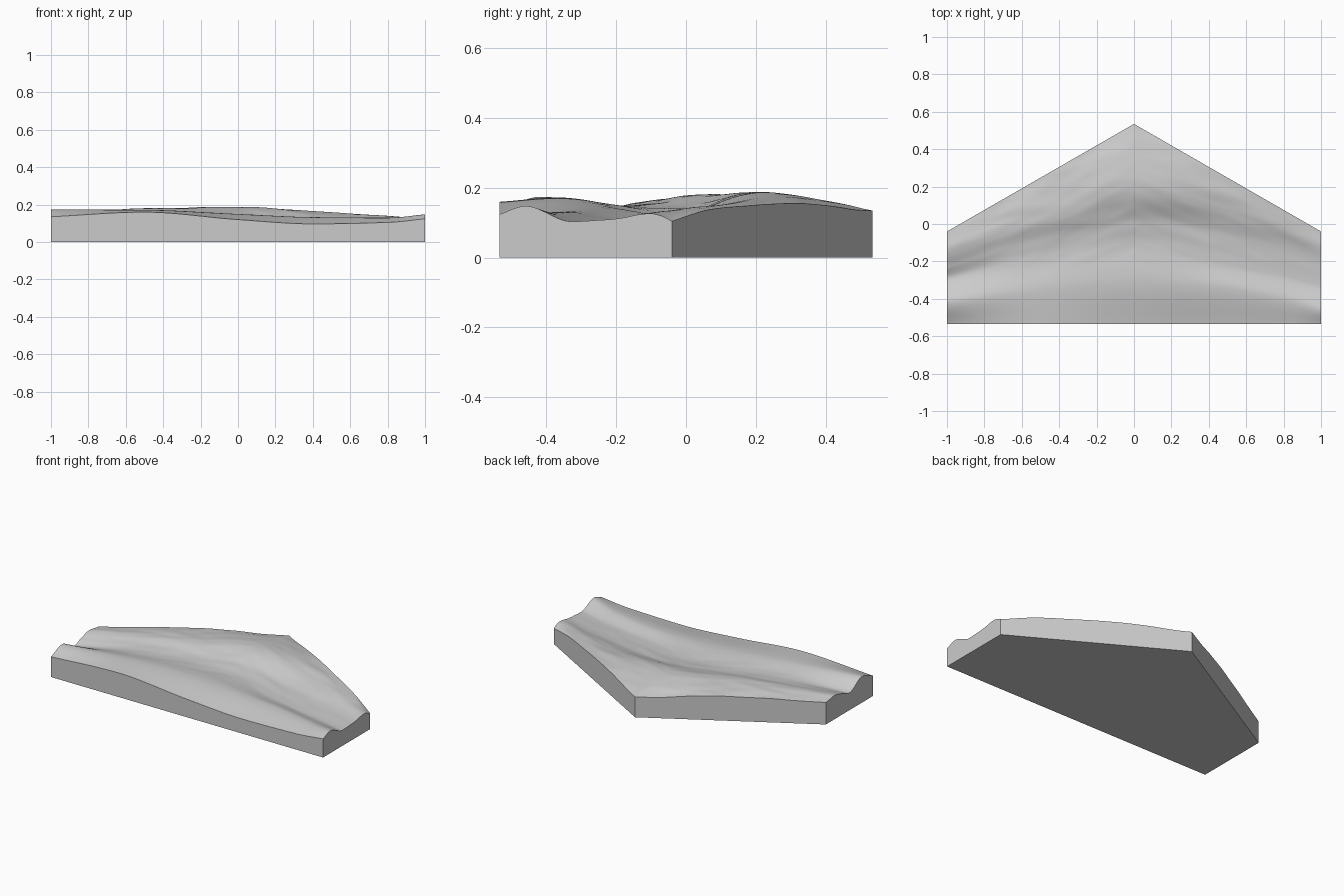
import bpy, bmesh, math
from mathutils import Vector, noise

cube = bpy.data.objects.get("Cube")
if cube:
    bpy.data.objects.remove(cube, do_unlink=True)

HALF_DEPTH = 0.535
COLUMNS, ROWS = 160, 100

# Ridge and valley lines, each with depths and heights at these stations
stations = [-1, -0.5, 0, 0.4, 0.8, 1]
front_edge_z = [0.135, 0.16, 0.12, 0.097, 0.105, 0.124]
back_edge_z = [0.146, 0.163, 0.136, 0.153, 0.14, 0.107]
terrain_lines = {
    "front_crest": ([-0.42, -0.36, -0.31, -0.33, -0.4, -0.46],
                    [0.174, 0.172, 0.15, 0.133, 0.13, 0.148]),
    "valley": ([-0.29, -0.17, -0.1, -0.2, -0.28, -0.33],
               [0.115, 0.148, 0.13, 0.108, 0.102, 0.104]),
    "hill_foot": ([-0.23, -0.08, 0, -0.04, -0.13, -0.2],
                  [0.135, 0.158, 0.14, 0.116, 0.112, 0.113]),
    "hill_crest": ([-0.13, 0.03, 0.2, 0.18, 0, -0.1],
                   [0.158, 0.178, 0.188, 0.168, 0.14, 0.125]),
    "back_slope": ([-0.09, 0.12, 0.36, 0.25, 0.04, -0.07],
                   [0.152, 0.175, 0.172, 0.158, 0.142, 0.12]),
}


def smooth_interp(xs, ys, x):
    """Cubic interpolation that never overshoots its control points."""
    last = len(xs) - 1
    slopes = [(ys[i + 1] - ys[i]) / (xs[i + 1] - xs[i]) for i in range(last)]

    def tangent(i):
        if i == 0 or i == last:
            return slopes[min(i, last - 1)]
        a, b = slopes[i - 1], slopes[i]
        return 2 * a * b / (a + b) if a * b > 0 else 0

    i = 0
    while i < last - 1 and x > xs[i + 1]:
        i += 1
    h = xs[i + 1] - xs[i]
    t = (x - xs[i]) / h
    s = 1 - t
    return (ys[i] * s * s * (1 + 2 * t) + ys[i + 1] * t * t * (1 + 2 * s)
            + h * t * s * (tangent(i) * s - tangent(i + 1) * t))


def back_edge_y(x):
    return HALF_DEPTH - 0.575 * abs(x)


def weathering(x, y):
    """Small diagonal streaks, fading out toward the smooth front."""
    along, across = x + 0.5 * y, y - 0.4 * x
    if x > 0:
        across = y + 0.3 * x
    fade = min(1, max(0, (y + 0.4) / 0.4))
    p = Vector((along * 3, across * 9, 1))
    return 0.005 * fade * (noise.noise(p) + 0.5 * noise.noise(p * 2))


def column_points(x):
    """Surface points from the front edge to the back edge at one x."""
    depths = [-HALF_DEPTH]
    heights = [smooth_interp(stations, front_edge_z, x)]
    for line_y, line_z in terrain_lines.values():
        depths.append(smooth_interp(stations, line_y, x))
        heights.append(smooth_interp(stations, line_z, x))
    depths.append(back_edge_y(x))
    heights.append(smooth_interp(stations, back_edge_z, x))
    points = []
    for j in range(ROWS + 1):
        y = -HALF_DEPTH + (back_edge_y(x) + HALF_DEPTH) * j / ROWS
        z = smooth_interp(depths, heights, y) + weathering(x, y)
        points.append((x, y, z))
    return points


# Terrain surface
bm = bmesh.new()
grid = [[bm.verts.new(p) for p in column_points(-1 + 2 * i / COLUMNS)]
        for i in range(COLUMNS + 1)]
for i in range(COLUMNS):
    for j in range(ROWS):
        face = bm.faces.new((grid[i][j], grid[i + 1][j],
                             grid[i + 1][j + 1], grid[i][j + 1]))
        face.smooth = True

# Flat side walls and base, following the outline counter-clockwise
front = [col[0] for col in grid]
right_end = grid[-1]
back = [col[-1] for col in reversed(grid)]
left_end = grid[0][::-1]
rim = front[:-1] + right_end[:-1] + back[:-1] + left_end[:-1]
base = [bm.verts.new((v.co.x, v.co.y, 0)) for v in rim]
for k in range(len(rim)):
    n = (k + 1) % len(rim)
    bm.faces.new((base[k], base[n], rim[n], rim[k]))
bm.faces.new(base[::-1])

mesh = bpy.data.meshes.new("terrain_slab")
bm.to_mesh(mesh)
bm.free()
slab = bpy.data.objects.new("terrain_slab", mesh)
bpy.context.collection.objects.link(slab)

# Plain grey material
grey = bpy.data.materials.new("light_grey")
grey.use_nodes = True
colour = (0.6, 0.6, 0.6, 1)
grey.diffuse_color = colour
grey.node_tree.nodes["Principled BSDF"].inputs["Base Color"].default_value = colour
mesh.materials.append(grey)

# Smooth terrain with crisp rim
bpy.context.view_layer.objects.active = slab
slab.select_set(True)
bpy.ops.object.shade_smooth_by_angle(angle=math.radians(40))
